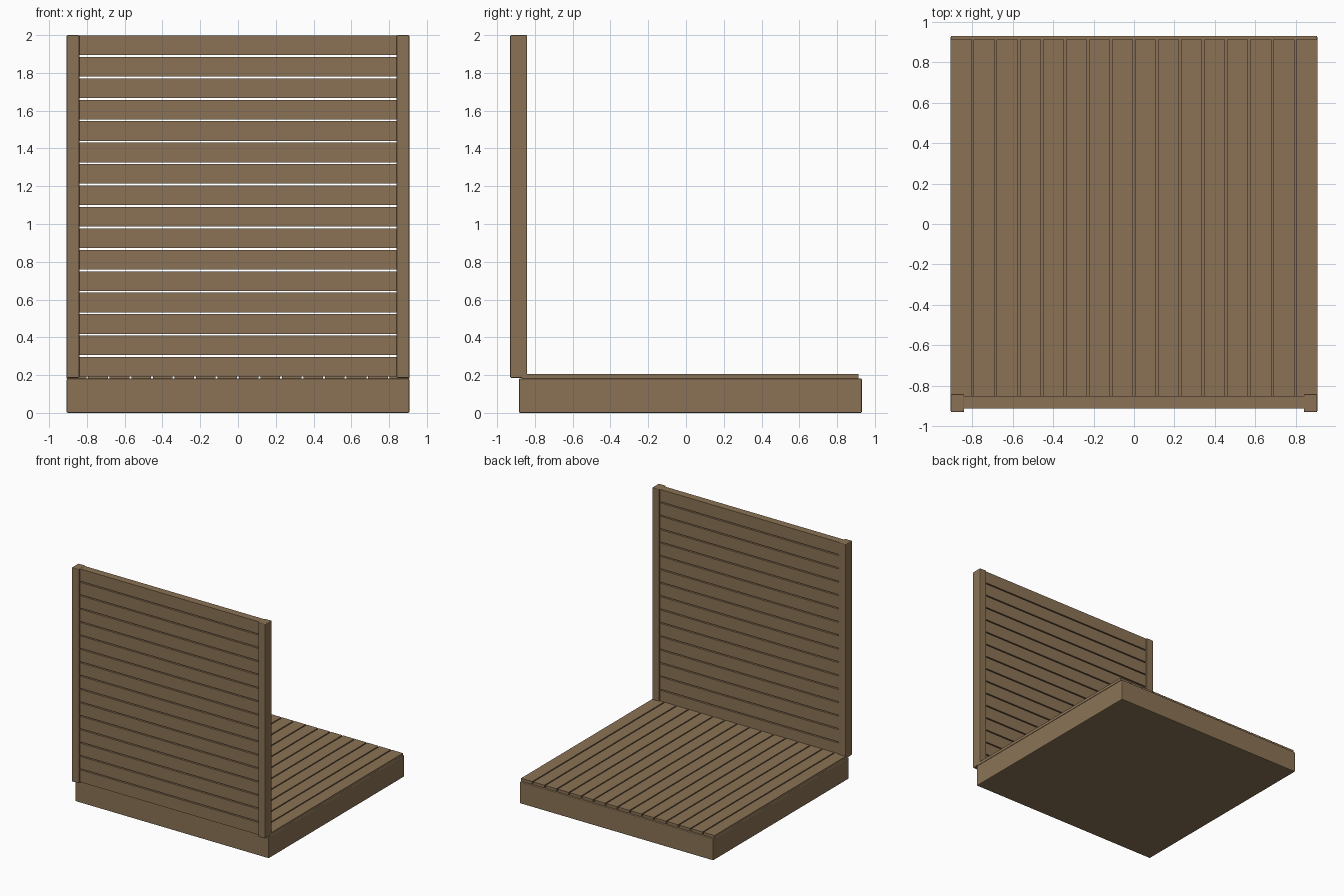
import bpy, bmesh
from mathutils import Vector

if "Cube" in bpy.data.objects:
    bpy.data.objects.remove(bpy.data.objects["Cube"])

wood = bpy.data.materials.new("wood")
wood.diffuse_color = (0.258, 0.171, 0.091, 1)
wood.use_nodes = True
wood.node_tree.nodes["Principled BSDF"].inputs["Base Color"].default_value = wood.diffuse_color


def box(name, lo, hi, bevel=0.0):
    """Axis-aligned timber between two corners, with optional eased edges."""
    lo, hi = Vector(lo), Vector(hi)
    bm = bmesh.new()
    bmesh.ops.create_cube(bm, size=1)
    bmesh.ops.scale(bm, vec=hi - lo, verts=bm.verts)
    mesh = bpy.data.meshes.new(name)
    bm.to_mesh(mesh)
    bm.free()
    mesh.materials.append(wood)
    obj = bpy.data.objects.new(name, mesh)
    obj.location = (lo + hi) / 2
    bpy.context.collection.objects.link(obj)
    if bevel:
        mod = obj.modifiers.new("eased_edges", 'BEVEL')
        mod.width = bevel
        mod.segments = 2
    return obj


HALF = 0.907       # half width of the platform
BASE_TOP = 0.182
COUNT = 16         # boards in both deck and screen
GAP = 0.0095

# Solid platform base
box("platform_base", (-HALF, -0.884, 0), (HALF, 0.931, BASE_TOP), 0.006)

# Deck boards running front to back
pitch = (2 * HALF + GAP) / COUNT
for i in range(COUNT):
    x = -HALF + i * pitch
    box(f"deck_board_{i + 1:02d}", (x, -0.868, BASE_TOP),
        (x + pitch - GAP, 0.914, 0.206))

# Corner posts of the screen
for side, x in (("left", -HALF), ("right", HALF - 0.067)):
    box(f"{side}_post", (x, -0.931, 0.185), (x + 0.067, -0.841, 2.0), 0.006)

# Horizontal screen slats between the posts
bottom = 0.192
pitch = (1.998 - bottom + GAP) / COUNT
for i in range(COUNT):
    z = bottom + i * pitch
    box(f"screen_slat_{i + 1:02d}", (-0.845, -0.914, z),
        (0.845, -0.851, z + pitch - GAP))
